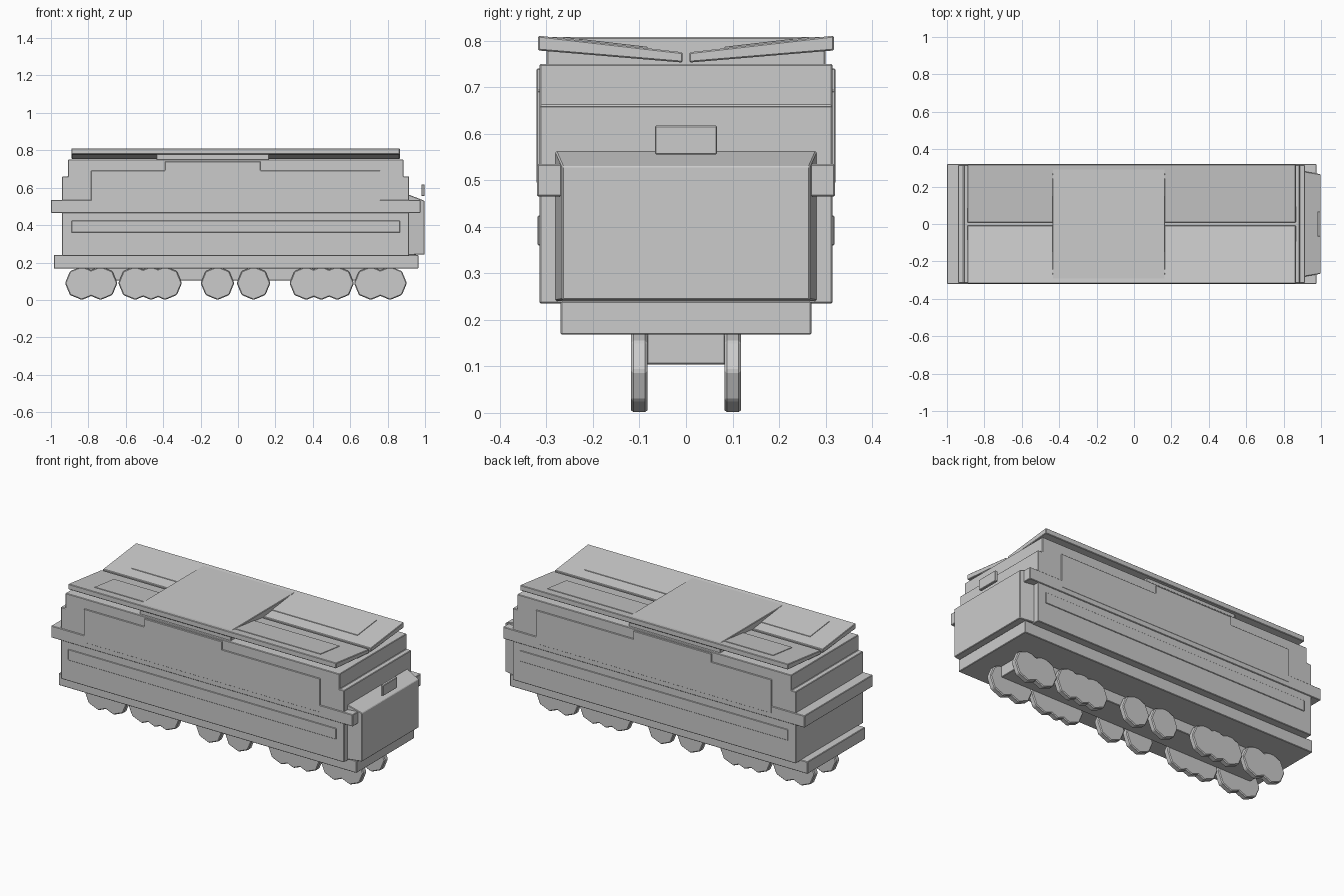
import bpy, bmesh, math

if "Cube" in bpy.data.objects:
    bpy.data.objects.remove(bpy.data.objects["Cube"])


def make(name, verts, faces, bevel=0.003):
    me = bpy.data.meshes.new(name)
    me.from_pydata(verts, [], faces)
    bm = bmesh.new()
    bm.from_mesh(me)
    bmesh.ops.recalc_face_normals(bm, faces=bm.faces)
    bm.to_mesh(me)
    bm.free()
    ob = bpy.data.objects.new(name, me)
    bpy.context.collection.objects.link(ob)
    if bevel:
        m = ob.modifiers.new("bevel", 'BEVEL')
        m.width, m.segments = bevel, 1
    return ob


def prism(name, profile, a, b, axis='X', bevel=0.003):
    """Extrude a closed profile from a to b; (y,z) along X or (x,z) along Y."""
    n = len(profile)
    verts = [(t, u, v) if axis == 'X' else (u, t, v) for t in (a, b) for u, v in profile]
    faces = [list(range(n)), list(range(n, 2 * n))]
    faces += [[i, (i + 1) % n, n + (i + 1) % n, n + i] for i in range(n)]
    return make(name, verts, faces, bevel)


def box(name, x0, x1, y0, y1, z0, z1, bevel=0.003):
    return prism(name, [(y0, z0), (y1, z0), (y1, z1), (y0, z1)], x0, x1, 'X', bevel)


# Chassis, stepped body and waist rail
box("chassis_plate", -0.985, 0.965, -0.27, 0.27, 0.168, 0.24)
prism("body", [(-0.94, 0.235), (0.915, 0.235), (0.915, 0.66), (0.885, 0.66),
               (0.885, 0.75), (-0.91, 0.75), (-0.91, 0.66), (-0.94, 0.66)],
      -0.315, 0.315, 'Y')
box("waist_rail", -1.0, 0.975, -0.32, 0.32, 0.465, 0.535)
box("underframe_beam", -0.86, 0.83, -0.085, 0.085, 0.104, 0.172)

# Tapered nose and headlamp
back = [(0.90, s * 0.283, z) for s, z in ((-1, 0.24), (1, 0.24), (1, 0.568), (-1, 0.568))]
front = [(0.998, s * 0.266, z) for s, z in ((-1, 0.243), (1, 0.243), (1, 0.53), (-1, 0.53))]
make("nose", back + front,
     [(0, 1, 2, 3), (4, 5, 6, 7), (0, 1, 5, 4), (1, 2, 6, 5), (2, 3, 7, 6), (3, 0, 4, 7)])
box("headlamp", 0.98, 0.998, -0.067, 0.067, 0.555, 0.618)

for s, side in ((-1, "front"), (1, "back")):
    # Raised side panels
    lo, hi = sorted((s * 0.305, s * 0.321))
    prism("side_panel_" + side,
          [(-0.785, 0.493), (0.76, 0.493), (0.76, 0.692), (0.12, 0.692),
           (0.12, 0.74), (-0.39, 0.74), (-0.39, 0.692), (-0.785, 0.692)],
          lo, hi, 'Y', 0.002)
    lo, hi = sorted((s * 0.305, s * 0.319))
    box("side_strip_" + side, -0.89, 0.865, lo, hi, 0.36, 0.424, 0.002)
    # Outward-rising roof leaves with raised panels
    prism("roof_leaf_" + side, [(s * 0.007, 0.753), (s * 0.318, 0.779),
                                (s * 0.318, 0.811), (s * 0.007, 0.775)], -0.89, 0.865)
    prism("roof_panel_" + side, [(s * 0.083, 0.776), (s * 0.263, 0.796),
                                 (s * 0.263, 0.808), (s * 0.083, 0.787)],
          -0.755, 0.725, 'X', 0.001)

# Flat roof hatch filling the valley
box("roof_hatch", -0.435, 0.165, -0.30, 0.30, 0.745, 0.808)

# Octagonal wheels in grouped trucks on both sides
R = 0.09
octagon = [(R * math.sin(k * math.pi / 4), R - R * math.cos(k * math.pi / 4)) for k in range(8)]
centres = [-0.835, -0.735, -0.55, -0.465, -0.39, -0.11, 0.083,
           0.365, 0.445, 0.53, 0.71, 0.813]
for i, cx in enumerate(centres):
    for s in (-1, 1):
        lo, hi = sorted((s * 0.083, s * 0.118))
        prism("wheel_%d_%s" % (i, "front" if s < 0 else "back"),
              [(cx + u, v) for u, v in octagon], lo, hi, 'Y', 0.005)
